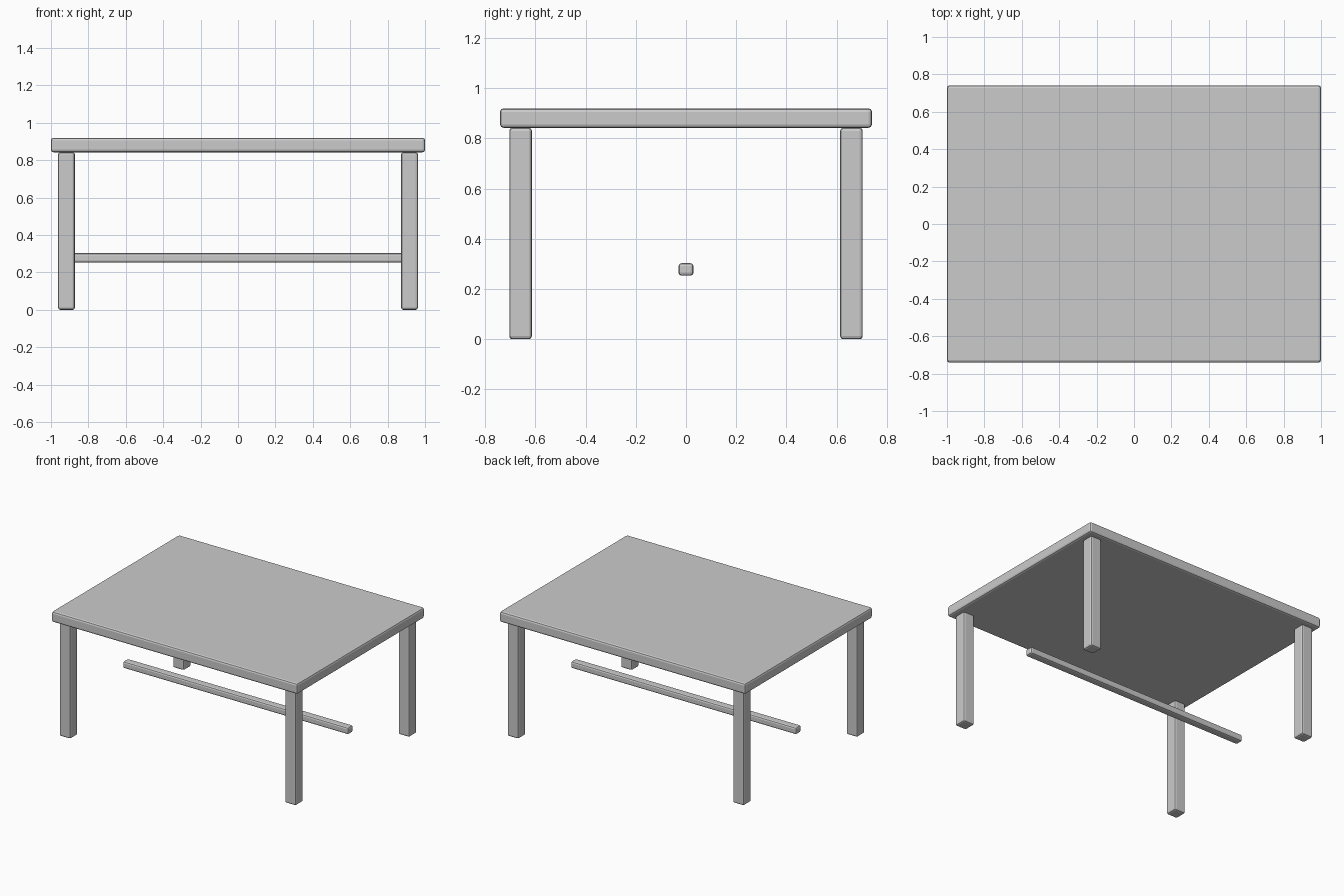
import bpy

if "Cube" in bpy.data.objects:
    bpy.data.objects.remove(bpy.data.objects["Cube"])


def rounded_box(name, center, size, bevel):
    """Box with softened edges."""
    bpy.ops.mesh.primitive_cube_add(size=1, location=center)
    ob = bpy.context.object
    ob.name = name
    ob.scale = size
    bpy.ops.object.transform_apply(location=False, rotation=False, scale=True)
    mod = ob.modifiers.new("edge_bevel", 'BEVEL')
    mod.width = bevel
    mod.segments = 2
    return ob


LEG_X, LEG_Y, LEG_W = 0.917, 0.659, 0.09
LEG_H, TOP_H = 0.842, 0.92

# Table top
rounded_box("table_top", (0, 0, (LEG_H + TOP_H) / 2),
            (2.0, 1.482, TOP_H - LEG_H), 0.014)

# Four corner legs
for side, sx in (("left", -1), ("right", 1)):
    for end, sy in (("front", -1), ("back", 1)):
        rounded_box(f"{end}_{side}_leg", (sx * LEG_X, sy * LEG_Y, LEG_H / 2),
                    (LEG_W, LEG_W, LEG_H), 0.012)

# Central stretcher bar running between the leg pairs
rounded_box("stretcher", (0, 0, 0.278), (2 * LEG_X, 0.06, 0.05), 0.012)
